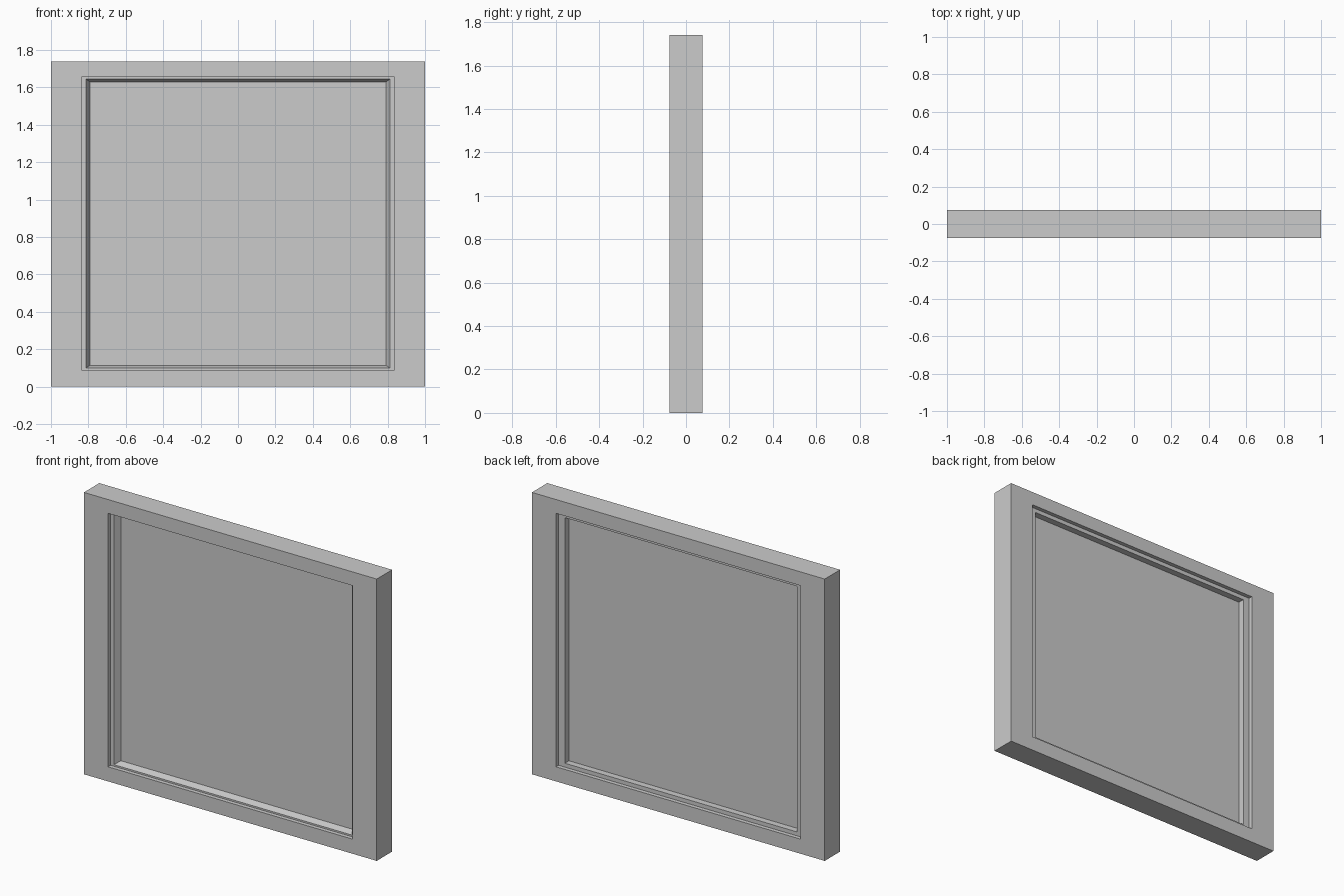
import bpy
import bmesh

cube = bpy.data.objects.get("Cube")
if cube:
    bpy.data.objects.remove(cube, do_unlink=True)


def make_material(name, color):
    mat = bpy.data.materials.new(name)
    mat.use_nodes = True
    mat.diffuse_color = color
    mat.node_tree.nodes["Principled BSDF"].inputs["Base Color"].default_value = color
    return mat


grey = make_material("plain grey", (0.6, 0.6, 0.6, 1))

# Rectangles as (half width, bottom, top)
OUTER = (1.0, 0.0, 1.74)
REBATE = (0.836, 0.09, 1.655)
SPLAY = (0.813, 0.10, 1.645)
OPENING = (0.792, 0.114, 1.63)
HALF_DEPTH = 0.075
STOP_Y = 0.05
PANE_Y = 0.01


def loft(name, sections, closed):
    """Skin a series of upright rectangles, each given as (rectangle, y)."""
    bm = bmesh.new()
    loops = []
    for (w, low, high), y in sections:
        corners = ((-w, low), (w, low), (w, high), (-w, high))
        loops.append([bm.verts.new((x, y, z)) for x, z in corners])
    pairs = list(zip(loops, loops[1:]))
    if closed:
        pairs.append((loops[-1], loops[0]))
    else:
        bm.faces.new(loops[0])
        bm.faces.new(loops[-1])
    for a, b in pairs:
        for i in range(4):
            j = (i + 1) % 4
            bm.faces.new((a[i], a[j], b[j], b[i]))
    bmesh.ops.recalc_face_normals(bm, faces=bm.faces[:])
    mesh = bpy.data.meshes.new(name)
    bm.to_mesh(mesh)
    bm.free()
    mesh.materials.append(grey)
    obj = bpy.data.objects.new(name, mesh)
    bpy.context.collection.objects.link(obj)
    return obj


# Surround with a shallow rebate on both sides and a splayed front stop
loft("window_frame", [
    (OUTER, -HALF_DEPTH),
    (OUTER, HALF_DEPTH),
    (REBATE, HALF_DEPTH),
    (REBATE, STOP_Y),
    (OPENING, STOP_Y),
    (OPENING, -PANE_Y),
    (SPLAY, -STOP_Y),
    (REBATE, -STOP_Y),
    (REBATE, -HALF_DEPTH),
], closed=True)

# Flat pane filling the opening
loft("window_pane", [(OPENING, -PANE_Y), (OPENING, PANE_Y)], closed=False)
